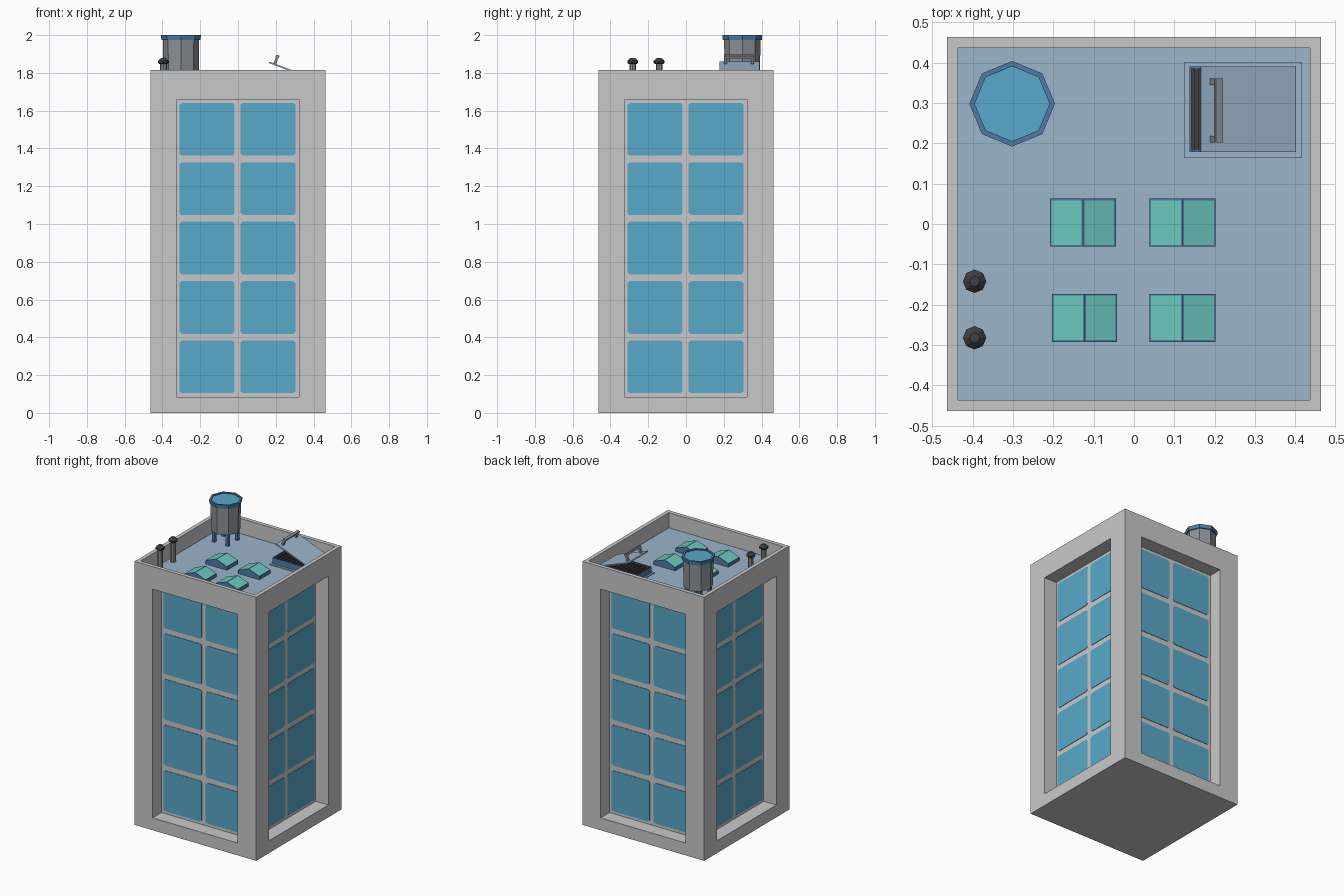
import bpy, bmesh, math
from mathutils import Matrix, Vector

if "Cube" in bpy.data.objects:
    bpy.data.objects.remove(bpy.data.objects["Cube"])


def mat(name, hexcol):
    lin = [((c / 255 + 0.055) / 1.055) ** 2.4 for c in bytes.fromhex(hexcol)]
    m = bpy.data.materials.new(name)
    m.diffuse_color = (*lin, 1)
    m.use_nodes = True
    m.node_tree.nodes["Principled BSDF"].inputs["Base Color"].default_value = m.diffuse_color
    return m


WALL = mat("wall_grey", "c9c9c9")
ROOF = mat("roof_pale_blue", "9bb5ca")
GLASS = mat("window_blue", "58a9ca")
BLUE = mat("trim_blue", "4f7ca8")
TEAL = mat("skylight_teal", "6cc8be")
METAL = mat("metal_grey", "8c9094")
DARK = mat("dark_grey", "404040")


def finish(name, bm, *mats):
    bmesh.ops.remove_doubles(bm, verts=bm.verts, dist=1e-5)
    bmesh.ops.recalc_face_normals(bm, faces=bm.faces)
    me = bpy.data.meshes.new(name)
    bm.to_mesh(me)
    bm.free()
    for m in mats:
        me.materials.append(m)
    ob = bpy.data.objects.new(name, me)
    bpy.context.collection.objects.link(ob)
    return ob


def face(bm, pts, mi=0):
    f = bm.faces.new([bm.verts.new(p) for p in pts])
    f.material_index = mi
    return f


def bridge(bm, a, b, mi=0):
    for i in range(len(a)):
        j = (i + 1) % len(a)
        face(bm, (a[i], a[j], b[j], b[i]), mi)


def prism_into(bm, pts, y0, y1):
    """Extrude an xz outline along y."""
    a = [(x, y0, z) for x, z in pts]
    b = [(x, y1, z) for x, z in pts]
    bridge(bm, a, b)
    face(bm, a)
    face(bm, b)


def prism(name, pts, y0, y1, m):
    bm = bmesh.new()
    prism_into(bm, pts, y0, y1)
    return finish(name, bm, m)


def rect(x0, x1, z0, z1):
    return [(x0, z0), (x1, z0), (x1, z1), (x0, z1)]


def lathe(name, profile, cx, cy, m, n=8):
    """Low-poly turned shape; the profile lists (radius, z) from axis to axis."""
    bm = bmesh.new()
    rings = [[(cx + r * math.cos(math.tau * i / n), cy + r * math.sin(math.tau * i / n), z)
              for i in range(n)] for r, z in profile]
    face(bm, rings[0])
    for a, b in zip(rings, rings[1:]):
        bridge(bm, a, b)
    face(bm, rings[-1])
    return finish(name, bm, m)


W, IN, TOP, DECK = 0.463, 0.436, 1.815, 1.71   # wall, parapet, heights
BACK = W - 0.096                               # recess plane


# Tower: four sides with deep recesses, parapet and roof deck
def square(w, z):
    return [Vector(p) for p in ((-w, -w, z), (w, -w, z), (w, w, z), (-w, w, z))]


bm = bmesh.new()
win = bmesh.new()
for k in range(4):
    R = Matrix.Rotation(k * math.pi / 2, 3, 'Z')
    outer = [R @ Vector((x, -W, z)) for x, z in rect(-W, W, 0, TOP)]
    hole = rect(-0.326, 0.322, 0.085, 1.66)
    lip = [R @ Vector((x, -W, z)) for x, z in hole]
    deep = [R @ Vector((x, -BACK, z)) for x, z in hole]
    bridge(bm, outer, lip)
    bridge(bm, lip, deep)
    face(bm, deep)
    # Window panes, thin plates with clipped corners
    for x0, x1 in ((-0.31, -0.018), (0.013, 0.305)):
        for row in range(5):
            z0 = 0.104 + row * 0.3145
            z1, c = z0 + 0.279, 0.011
            pts = [(x0 + c, z0), (x1 - c, z0), (x1, z0 + c), (x1, z1 - c),
                   (x1 - c, z1), (x0 + c, z1), (x0, z1 - c), (x0, z0 + c)]
            base = [R @ Vector((x, -BACK, z)) for x, z in pts]
            front = [R @ Vector((x, -BACK - 0.003, z)) for x, z in pts]
            bridge(win, base, front)
            face(win, front)
face(bm, square(W, 0))
bridge(bm, square(W, TOP), square(IN, TOP))
bridge(bm, square(IN, TOP), square(IN, DECK))
face(bm, square(IN, DECK), 1)
finish("tower", bm, WALL, ROOF)
finish("windows", win, GLASS)

# Water tank: legs, body, rim, water surface
TX, TY = -0.302, 0.298
lathe("tank_body", [(0.094, 1.79), (0.096, 1.976)], TX, TY, METAL)
lathe("tank_rim", [(0.09, 1.974), (0.103, 1.974), (0.106, 2.0), (0.093, 2.0), (0.093, 1.99)],
      TX, TY, BLUE)
lathe("tank_water", [(0.0925, 1.989), (0.0925, 1.993)], TX, TY, GLASS)
for sx in (-1, 1):
    for sy in (-1, 1):
        lx, ly = TX + sx * 0.052, TY + sy * 0.052
        prism("tank_leg", rect(lx - 0.01, lx + 0.01, DECK, 1.79), ly - 0.01, ly + 0.01, BLUE)

# Vent pipes with caps
for y in (-0.142, -0.282):
    lathe("vent_pipe", [(0.018, DECK), (0.018, 1.85)], -0.395, y, METAL)
    lathe("vent_cap", [(0.02, 1.846), (0.029, 1.853), (0.029, 1.863), (0.013, 1.878)],
          -0.395, y, DARK)

# Gabled skylights with inset panes
for x0, x1, y0, y1 in ((-0.208, -0.045, -0.056, 0.063), (0.038, 0.202, -0.056, 0.063),
                       (-0.203, -0.042, -0.292, -0.173), (0.038, 0.202, -0.292, -0.173)):
    bm = bmesh.new()
    prism_into(bm, [(x0, DECK), (x1, DECK), (x1, DECK + 0.024),
                    ((x0 + x1) / 2, DECK + 0.054), (x0, DECK + 0.024)], y0, y1)
    bmesh.ops.remove_doubles(bm, verts=bm.verts, dist=1e-5)
    bmesh.ops.recalc_face_normals(bm, faces=bm.faces)
    slopes = [f for f in bm.faces if 0.1 < f.normal.z < 0.99]
    bmesh.ops.inset_individual(bm, faces=slopes, thickness=0.006)
    for f in slopes:
        f.material_index = 1
    finish("skylight", bm, BLUE, TEAL)

# Roof hatch: flange, open curb, dark slatted well
HX0, HX1, HY0, HY1, CURB = 0.137, 0.40, 0.178, 0.39, 1.757
prism("hatch_flange", rect(0.125, 0.415, DECK, DECK + 0.006), 0.163, 0.402, ROOF)
t = 0.005
for x0, x1, y0, y1 in ((HX0, HX0 + t, HY0, HY1), (HX1 - t, HX1, HY0, HY1),
                       (HX0 + t, HX1 - t, HY0, HY0 + t), (HX0 + t, HX1 - t, HY1 - t, HY1)):
    prism("hatch_curb", rect(x0, x1, DECK, CURB), y0, y1, BLUE)
prism("hatch_well", rect(HX0 + t, HX1 - t, DECK, CURB - 0.012), HY0 + t, HY1 - t, DARK)
for i in range(9):
    x = HX0 + 0.012 + i * 0.027
    prism("hatch_slat", rect(x, x + 0.012, CURB - 0.012, CURB - 0.002), HY0 + t, HY1 - t, DARK)

# Propped lid and its pull handle
d = Vector((0.235, -0.088)).normalized()
n = Vector((-d.y, d.x))
hi = Vector((0.163, 1.852))


def on_lid(u0, u1, v0, v1):
    return [tuple(hi + d * u + n * v) for u, v in ((u0, v0), (u1, v0), (u1, v1), (u0, v1))]


prism("hatch_lid", on_lid(0, 0.251, 0, 0.008), HY0, HY1, ROOF)
for y in (0.202, 0.344):
    prism("handle_post", on_lid(0.024, 0.038, 0.008, 0.05), y, y + 0.016, METAL)
prism("handle_bar", on_lid(0.022, 0.04, 0.042, 0.056), 0.202, 0.36, METAL)
